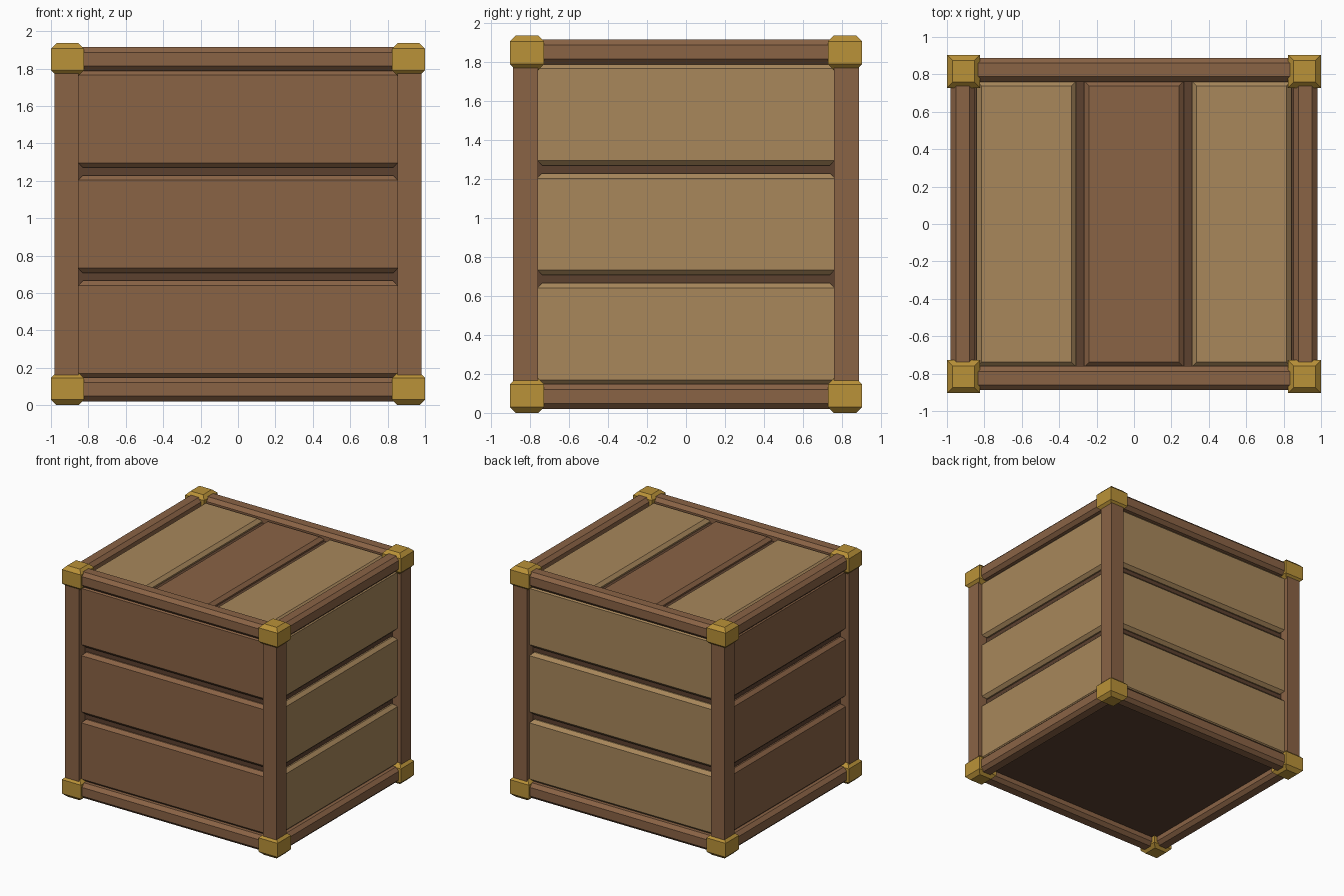
import bpy, bmesh

if "Cube" in bpy.data.objects:
    bpy.data.objects.remove(bpy.data.objects["Cube"])


def material(name, rgb):
    def lin(c):
        c /= 255
        return c / 12.92 if c <= 0.04045 else ((c + 0.055) / 1.055) ** 2.4
    m = bpy.data.materials.new(name)
    m.diffuse_color = (*[lin(c) for c in rgb], 1)
    m.use_nodes = True
    m.node_tree.nodes["Principled BSDF"].inputs["Base Color"].default_value = m.diffuse_color
    return m


BROWN = material("brown wood", (138, 99, 69))
TAN = material("tan wood", (168, 135, 91))
DARK = material("dark wood", (92, 65, 47))
GOLD = material("gold metal", (186, 146, 56))


def box(name, lo, hi, mat, bevel=0.0):
    """Box between two corners; edges around its top and bottom are chamfered."""
    bm = bmesh.new()
    bmesh.ops.create_cube(bm, size=1)
    for v in bm.verts:
        v.co = [(a + b) / 2 + c * (b - a) for a, b, c in zip(lo, hi, v.co)]
    if bevel:
        edges = [e for e in bm.edges
                 if abs(e.verts[0].co.z - e.verts[1].co.z) < 1e-5]
        bmesh.ops.bevel(bm, geom=edges, offset=bevel, segments=1,
                        profile=0.5, affect='EDGES')
    bmesh.ops.recalc_face_normals(bm, faces=bm.faces)
    me = bpy.data.meshes.new(name)
    bm.to_mesh(me)
    bm.free()
    me.materials.append(mat)
    ob = bpy.data.objects.new(name, me)
    bpy.context.collection.objects.link(ob)
    return ob


def span(sign, a, b):
    """Interval a..b, mirrored when sign is negative."""
    return (a, b) if sign > 0 else (-b, -a)


H = 1.936            # total height
MID = H / 2
PX, PY = 0.98, 0.888  # outer faces of the frame
T = 0.128            # frame thickness
CAP = 0.176
RAIL_Z = [(0.021, 0.021 + T), (H - 0.021 - T, H - 0.021)]
CAP_Z = [(0, CAP), (H - CAP, H)]

# dark inner body seen in the gaps and underneath
box("inner_body", (-0.90, -0.81, 0.09), (0.90, 0.81, H - 0.09), DARK)

# corner posts and metal corner caps
for sx in (-1, 1):
    for sy in (-1, 1):
        x, y = span(sx, PX - T, PX), span(sy, PY - T, PY)
        box("corner_post", (x[0], y[0], 0.05), (x[1], y[1], H - 0.05), BROWN)
        x, y = span(sx, 1 - CAP, 1), span(sy, 0.904 - CAP, 0.904)
        for z in CAP_Z:
            box("corner_cap", (x[0], y[0], z[0]), (x[1], y[1], z[1]), GOLD, 0.03)

# horizontal rails
for s in (-1, 1):
    x, y = span(s, PX - T, PX), span(s, PY - T, PY)
    for z in RAIL_Z:
        box("long_rail", (-0.87, y[0], z[0]), (0.87, y[1], z[1]), BROWN, 0.028)
        box("side_rail", (x[0], -0.78, z[0]), (x[1], 0.78, z[1]), BROWN, 0.028)

# three planks on each wall: front and left brown, back and right tan
for i in (-1, 0, 1):
    z0, z1 = MID + i * 0.563 - 0.261, MID + i * 0.563 + 0.261
    for s, name, mat in ((-1, "front_plank", BROWN), (1, "back_plank", TAN)):
        y = span(s, 0.79, 0.852)
        box(name, (-0.855, y[0], z0), (0.855, y[1], z1), mat, 0.026)
    for s, name, mat in ((-1, "left_plank", BROWN), (1, "right_plank", TAN)):
        x = span(s, 0.88, 0.944)
        box(name, (x[0], -0.764, z0), (x[1], 0.764, z1), mat, 0.026)

# lid planks
for i in (-1, 0, 1):
    c = i * 0.575
    box("lid_plank", (c - 0.266, -0.764, 1.82), (c + 0.266, 0.764, 1.884),
        TAN if i else BROWN, 0.026)
